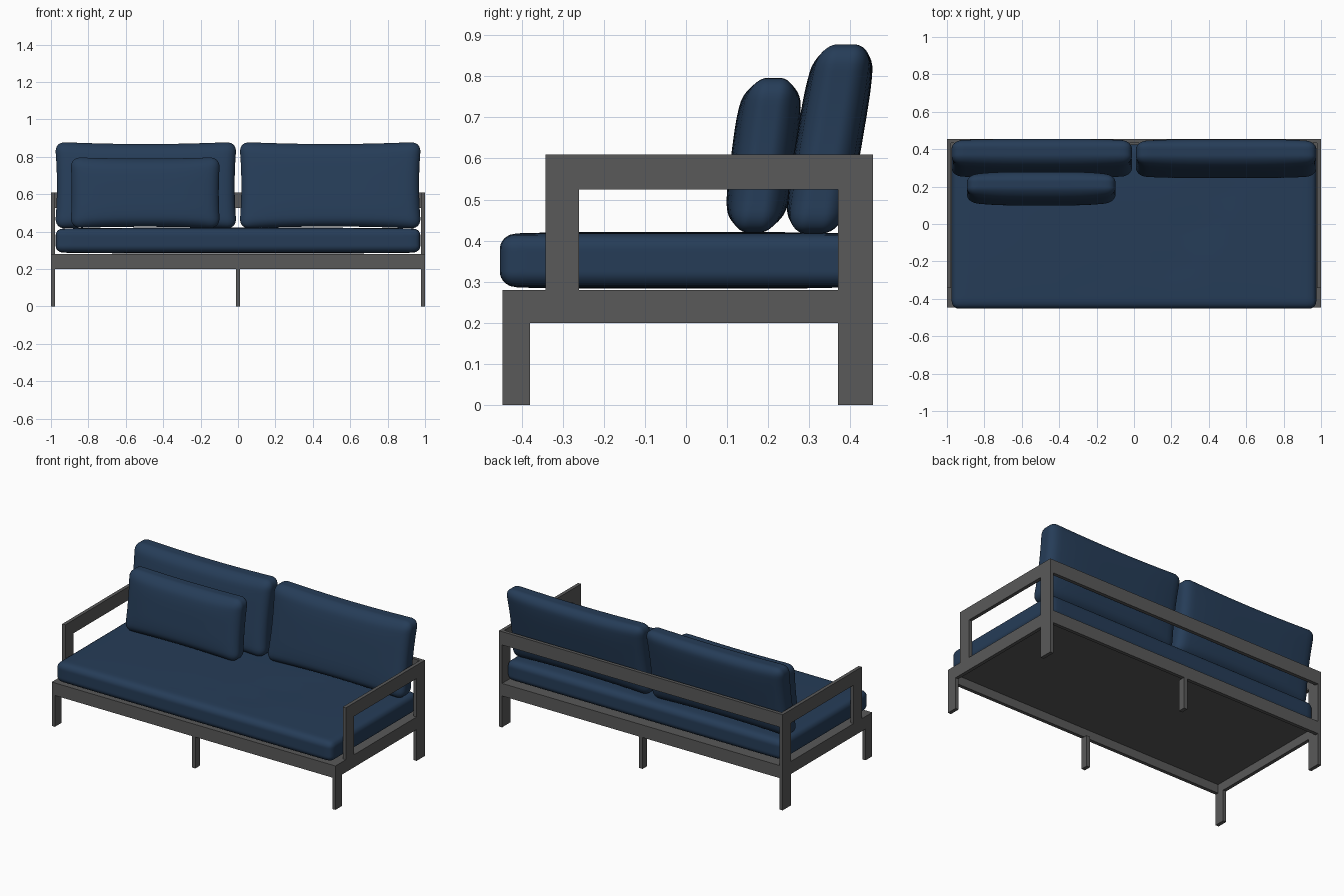
import bpy, bmesh, math
from mathutils import Vector

if "Cube" in bpy.data.objects:
    bpy.data.objects.remove(bpy.data.objects["Cube"])


def material(name, rgb):
    m = bpy.data.materials.new(name)
    m.diffuse_color = (*rgb, 1)
    m.use_nodes = True
    m.node_tree.nodes["Principled BSDF"].inputs["Base Color"].default_value = m.diffuse_color
    return m


GREY = material("dark grey metal", (0.1, 0.1, 0.1))
BLUE = material("navy fabric", (0.019, 0.046, 0.097))


def finish(name, bm, mat):
    me = bpy.data.meshes.new(name)
    bm.to_mesh(me)
    bm.free()
    me.materials.append(mat)
    ob = bpy.data.objects.new(name, me)
    bpy.context.collection.objects.link(ob)
    return ob


def boxes(name, spans, mat):
    """One object made of boxes given as (x0, x1, y0, y1, z0, z1)."""
    bm = bmesh.new()
    for x0, x1, y0, y1, z0, z1 in spans:
        vs = bmesh.ops.create_cube(bm, size=1)["verts"]
        for v in vs:
            v.co = Vector((x0 + (v.co.x + .5) * (x1 - x0),
                           y0 + (v.co.y + .5) * (y1 - y0),
                           z0 + (v.co.z + .5) * (z1 - z0)))
    return finish(name, bm, mat)


def cushion(name, lo, hi, r, thin_axis, edge, lean=0.0, pinch=0.0, warp=None):
    """Rounded box, thinner toward its rim, optionally leaning back."""
    lo, hi = Vector(lo), Vector(hi)
    mid, half = (lo + hi) / 2, (hi - lo) / 2
    bm = bmesh.new()
    bmesh.ops.create_cube(bm, size=2)
    bmesh.ops.subdivide_edges(bm, edges=bm.edges[:], cuts=27, use_grid_fill=True)
    a, b = [i for i in range(3) if i != thin_axis]
    for v in bm.verts:
        # crowd the grid toward the edges, then round them
        u = Vector([math.sin(c * math.pi / 2) for c in v.co])
        p = Vector([u[i] * half[i] for i in range(3)])
        core = Vector([max(-half[i] + r, min(half[i] - r, p[i])) for i in range(3)])
        d = p - core
        if d.length > 1e-6:
            p = core + d.normalized() * min(r, max(abs(c) for c in d))
        # plump middle, pulled-in sides
        ua, ub = p[a] / half[a], p[b] / half[b]
        p[thin_axis] *= edge + (1 - edge) * (1 - abs(ua) ** 4) * (1 - abs(ub) ** 4)
        p[a] *= 1 - pinch * (1 - ub * ub) / half[a] * abs(ua)
        p[b] *= 1 - pinch * (1 - ua * ua) / half[b] * abs(ub)
        p.y += lean * p.z
        v.co = p + mid
        if warp:
            warp(v.co)
    ob = finish(name, bm, BLUE)
    for f in ob.data.polygons:
        f.use_smooth = True
    return ob


def seat_creases(co):
    # two soft folds running diagonally over the seat top
    if co.z > 0.38:
        for x0, y0, x1, y1, depth in ((.15, -.38, .45, .25, .007), (-.21, -.39, -.13, -.15, .006)):
            ax, ay = x1 - x0, y1 - y0
            t = ((co.x - x0) * ax + (co.y - y0) * ay) / (ax * ax + ay * ay)
            dist = math.hypot(co.x - x0 - t * ax, co.y - y0 - t * ay)
            if 0 < t < 1:
                co.z -= depth * math.sin(math.pi * t) * math.exp(-(dist / .04) ** 2)


# Side frames: legs, lower rail and open armrest
T = 0.022
for side, name in ((-1, "left_side_frame"), (1, "right_side_frame")):
    x0, x1 = sorted((side, side * (1 - T)))
    boxes(name, [
        (x0, x1, -.447, -.38, 0, .2),
        (x0, x1, -.447, .37, .2, .28),
        (x0, x1, .37, .455, 0, .61),
        (x0, x1, -.342, -.26, .28, .525),
        (x0, x1, -.342, .37, .525, .61),
    ], GREY)

# Long rails, base panel and middle legs
X = 1 - T
boxes("front_rail", [(-X, X, -.447, -.425, .2, .28)], GREY)
boxes("back_lower_rail", [(-X, X, .433, .455, .2, .28)], GREY)
boxes("back_upper_rail", [(-X, X, .433, .455, .525, .61)], GREY)
boxes("base_panel", [(-X, X, -.425, .433, .255, .28)], GREY)
boxes("middle_legs", [(-.012, .012, -.447, -.402, 0, .2),
                      (-.012, .012, .41, .455, 0, .2)], GREY)

# Seat cushion
cushion("seat_cushion", (-.975, -.453, .283), (.975, .425, .421), .04, 2, .93,
        warp=seat_creases)

# Back cushions
cushion("left_back_cushion", (-.98, .272, .415), (-.006, .43, .88), .055, 1, .8, .17, .012)
cushion("right_back_cushion", (.006, .268, .415), (.98, .43, .88), .055, 1, .76, .17, .012)

# Loose pillow
cushion("loose_pillow", (-.897, .11, .418), (-.095, .268, .798), .055, 1, .68, .13, .008)
